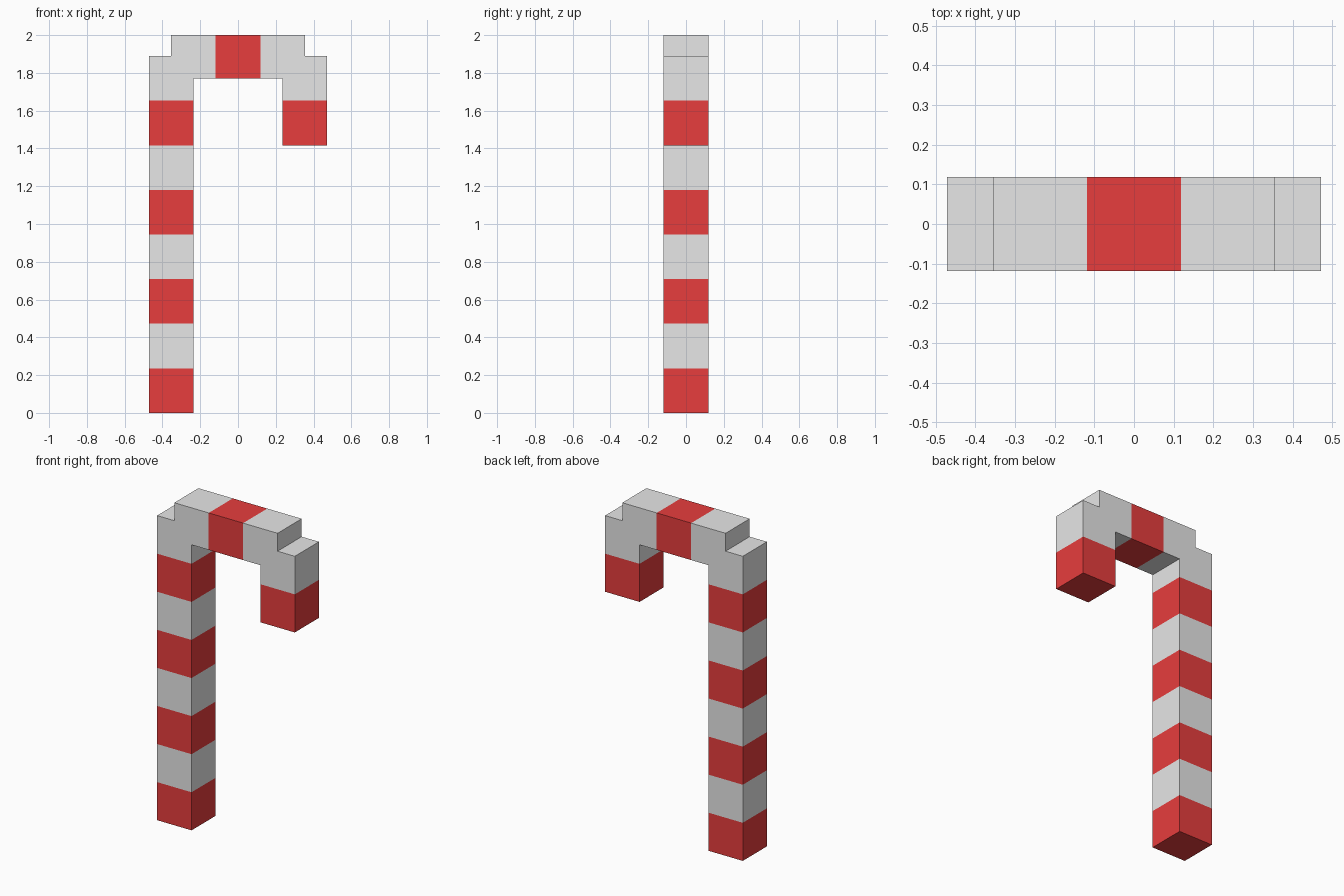
import bpy
import bmesh
from mathutils import Vector

if "Cube" in bpy.data.objects:
    bpy.data.objects.remove(bpy.data.objects["Cube"], do_unlink=True)

S = 0.2361          # side of one striped block
TOP = 2.0
OUTER = 2 * S       # half the overall width


def make_material(name, rgb):
    mat = bpy.data.materials.new(name)
    mat.use_nodes = True
    mat.diffuse_color = (*rgb, 1)
    bsdf = next(n for n in mat.node_tree.nodes if n.type == "BSDF_PRINCIPLED")
    bsdf.inputs["Base Color"].default_value = (*rgb, 1)
    return mat


white = make_material("sugar white", (0.8, 0.8, 0.8))
red = make_material("peppermint red", (0.8, 0.047, 0.047))

# Stepped hook outline in the x-z plane
outline = [
    (-OUTER, 0), (-S, 0), (-S, 7.5 * S), (S, 7.5 * S),
    (S, 6 * S), (OUTER, 6 * S), (OUTER, 8 * S), (1.5 * S, 8 * S),
    (1.5 * S, TOP), (-1.5 * S, TOP), (-1.5 * S, 8 * S), (-OUTER, 8 * S),
]

bm = bmesh.new()
front = bm.faces.new([bm.verts.new((x, -S / 2, z)) for x, z in outline])
result = bmesh.ops.extrude_face_region(bm, geom=[front], use_keep_orig=True)
back = [v for v in result["geom"] if isinstance(v, bmesh.types.BMVert)]
bmesh.ops.translate(bm, verts=back, vec=(0, S, 0))


def slice_at(point, normal):
    bmesh.ops.bisect_plane(bm, geom=bm.verts[:] + bm.edges[:] + bm.faces[:],
                           plane_co=point, plane_no=normal, dist=1e-5)


# Cut the stripe boundaries and split the bar from the two legs
for level in range(1, 8):
    slice_at((0, 0, level * S), (0, 0, 1))
for side in (-1, 1):
    slice_at((side * S, 0, 0), (1, 0, 0))
    slice_at((side * S / 2, 0, 0), (1, 0, 0))
bmesh.ops.recalc_face_normals(bm, faces=bm.faces[:])

# Alternate stripes up the legs, one red stripe across the bar
for face in bm.faces:
    c = face.calc_center_median()
    leg_stripe = c.z < 7 * S and int(c.z / S + 0.001) % 2 == 0
    bar_stripe = abs(c.x) < S / 2
    face.material_index = 1 if leg_stripe or bar_stripe else 0

mesh = bpy.data.meshes.new("striped_cane")
bm.to_mesh(mesh)
bm.free()
mesh.materials.append(white)
mesh.materials.append(red)
cane = bpy.data.objects.new("striped_cane", mesh)
bpy.context.collection.objects.link(cane)
